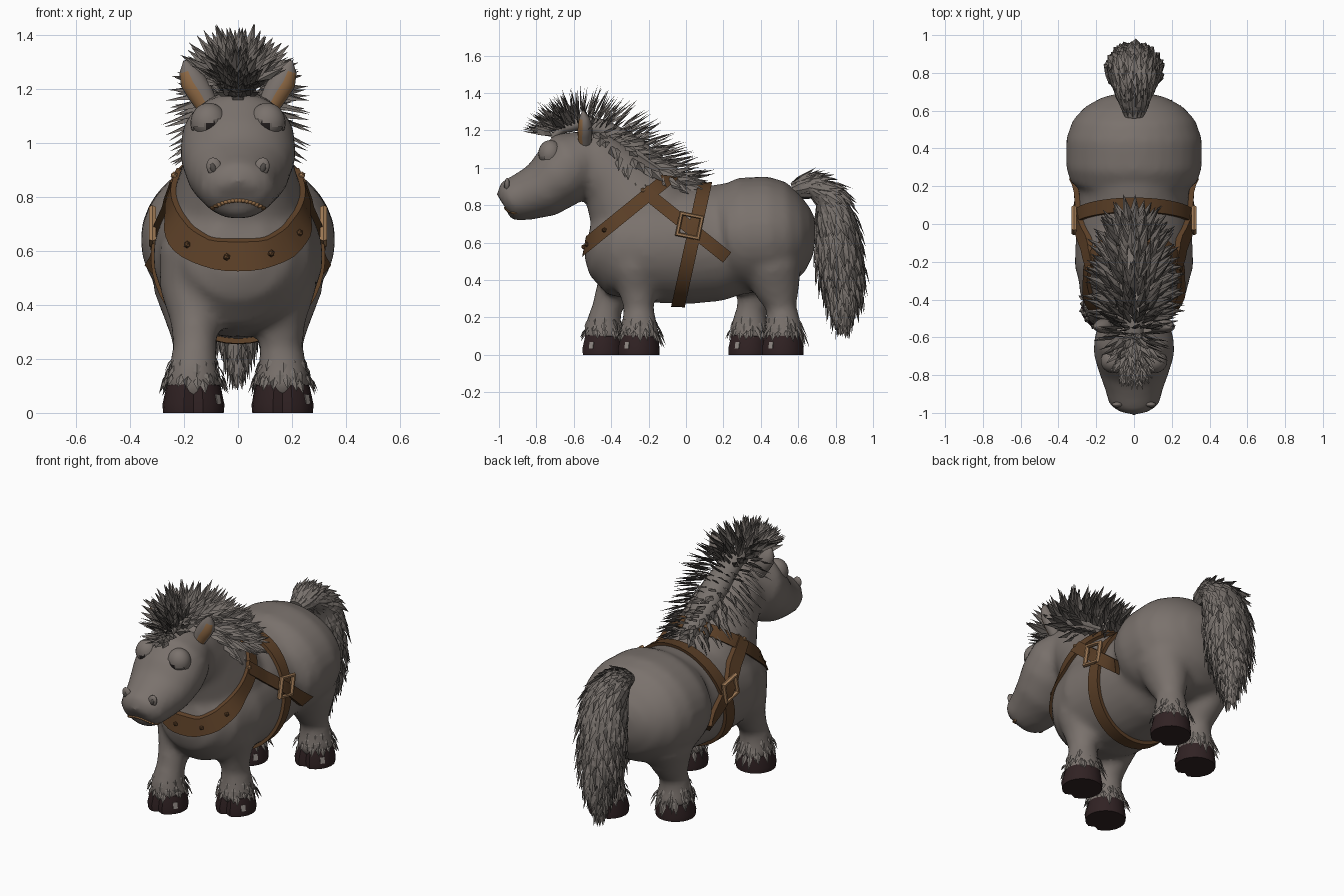
import bpy, bmesh, random
from math import sin, cos, pi, radians
from mathutils import Vector as V, Matrix
from mathutils.bvhtree import BVHTree

random.seed(4)
if "Cube" in bpy.data.objects:
    bpy.data.objects.remove(bpy.data.objects["Cube"])
X = V((1, 0, 0))


def material(name, r, g, b):
    m = bpy.data.materials.new(name)
    m.use_nodes = True
    m.diffuse_color = (r, g, b, 1)
    m.node_tree.nodes["Principled BSDF"].inputs["Base Color"].default_value = (r, g, b, 1)
    return m


skin = material("grey_hide", .195, .168, .152)
hair = material("grey_hair", .185, .163, .148)
dark_hair = material("dark_hair", .08, .071, .065)
leather = material("brown_leather", .105, .05, .02)
metal = material("copper_metal", .36, .2, .095)
tan = material("tan_skin", .28, .145, .06)
horn = material("dark_hoof", .03, .016, .017)
chip = material("pale_chip", .28, .25, .23)
black = material("eye_dark", .015, .012, .012)
lid_grey = material("eye_grey", .15, .13, .118)


def finish(name, bm, mats, angle=40, fix=True):
    if fix:
        bmesh.ops.recalc_face_normals(bm, faces=bm.faces)
    me = bpy.data.meshes.new(name)
    bm.to_mesh(me)
    bm.free()
    for m in mats:
        me.materials.append(m)
    ob = bpy.data.objects.new(name, me)
    bpy.context.collection.objects.link(ob)
    if angle:
        smooth(ob, angle)
    return ob


def smooth(ob, angle):
    bpy.ops.object.select_all(action='DESELECT')
    ob.select_set(True)
    bpy.context.view_layer.objects.active = ob
    bpy.ops.object.shade_smooth_by_angle(angle=radians(angle))


def loft(bm, rows, n=20):
    """Closed tube through rows of (x, y, z, half width, half depth)."""
    pts = [V(r[:3]) for r in rows]
    rings = []
    for i, r in enumerate(rows):
        t = (pts[min(i + 1, len(pts) - 1)] - pts[max(i - 1, 0)]).normalized()
        side = (X - t * t.x).normalized()
        up = t.cross(side)
        rings.append([bm.verts.new(pts[i] + side * r[3] * cos(2 * pi * k / n)
                                   + up * r[4] * sin(2 * pi * k / n)) for k in range(n)])
    for a, b in zip(rings, rings[1:]):
        for k in range(n):
            bm.faces.new((a[k], a[(k + 1) % n], b[(k + 1) % n], b[k]))
    bm.faces.new(rings[0])
    bm.faces.new(rings[-1])


def ball(bm, centre, radii, rot=0, seg=20):
    mat = Matrix.Translation(centre) @ Matrix.Rotation(rot, 4, 'Y') @ Matrix.Diagonal((*radii, 1))
    bmesh.ops.create_uvsphere(bm, u_segments=seg, v_segments=seg * 2 // 3, radius=1, matrix=mat)


def sample(rows, u):
    f = u * (len(rows) - 1)
    i = min(int(f), len(rows) - 2)
    return [a + (b - a) * (f - i) for a, b in zip(rows[i], rows[i + 1])]


def blade(bm, p, d, n, length, width, dark=.3):
    """One ridged leaf-shaped lock of hair, some with a dark half."""
    d = d.normalized()
    s = d.cross(n).normalized()
    n = s.cross(d)
    m = p + d * length * .4
    v = [bm.verts.new(c) for c in (p, m + s * width, m - s * width, m + n * width * .35, p + d * length)]
    shaded = random.random() < dark
    for k, f in enumerate(((0, 1, 3), (1, 4, 3), (4, 2, 3), (2, 0, 3))):
        bm.faces.new([v[j] for j in f]).material_index = int(shaded and k < 2)


# Body: torso, rump, neck, head and legs fused into one hide
feet = [(1, -.25, -.27, 1), (-1, -.44, -.33, 1), (1, .52, .46, 1.2), (-1, .34, .42, 1.2)]
bm = bmesh.new()
loft(bm, [(0, -.525, .62, .1, .1), (0, -.475, .61, .2, .19), (0, -.39, .59, .27, .27),
          (0, -.22, .58, .315, .3), (0, 0, .585, .305, .315), (0, .15, .595, .29, .31),
          (0, .3, .63, .3, .3), (0, .45, .62, .25, .27)], 28)
loft(bm, [(0, .18, .62, .25, .22), (0, .22, .625, .335, .275), (0, .3, .637, .36, .31),
          (0, .45, .645, .36, .31), (0, .55, .65, .325, .275), (0, .62, .655, .26, .21),
          (0, .67, .66, .17, .13), (0, .69, .66, .09, .07)], 32)
loft(bm, [(0, -.22, .72, .27, .29), (0, -.28, .8, .24, .27), (0, -.38, .94, .195, .2),
          (0, -.5, 1.06, .165, .16), (0, -.56, 1.13, .13, .11)], 28)
loft(bm, [(0, -.5, 1.07, .16, .14), (0, -.6, 1.025, .21, .185), (0, -.68, .95, .215, .175),
          (0, -.77, .88, .19, .152), (0, -.87, .845, .155, .13), (0, -.945, .82, .135, .112),
          (0, -.975, .8, .09, .07)], 28)
ball(bm, (0, -.9, .755), (.1, .055, .035))
for s, fy, ty, k in feet:
    loft(bm, [(s * .165, fy, .06, .09, .095), (s * .165, fy, .11, .103, .108),
              (s * .165, fy, .17, .09, .095), (s * .16, fy * .85 + ty * .15, .25, .08, .08),
              (s * .16, (fy + ty) / 2, .34, .09 * k, .1 * k), (s * .17, ty, .46, .12 * k, .13 * k),
              (s * .17, ty, .62, .12 * k, .14 * k)])
body = finish("body", bm, [skin], 0)
mod = body.modifiers.new("fuse", 'REMESH')
mod.mode = 'VOXEL'
mod.voxel_size = .022
mod = body.modifiers.new("relax", 'SMOOTH')
mod.iterations = 5
dg = bpy.context.evaluated_depsgraph_get()
fused = bpy.data.meshes.new_from_object(body.evaluated_get(dg))
body.modifiers.clear()
body.data = fused
fused.materials.clear()
fused.materials.append(skin)
smooth(body, 40)
bm = bmesh.new()
bm.from_mesh(fused)
bvh = BVHTree.FromBMesh(bm)
bm.free()


def hit(origin, direction):
    return bvh.ray_cast(V(origin), V(direction))[0]


# Hooves with a front cleft and a worn chip
for i, (s, fy, ty, k) in enumerate(feet):
    name = ("front" if i < 2 else "rear") + ("_left" if s > 0 else "_right")
    bm = bmesh.new()
    loft(bm, [(s * .165, fy - .005, 0, .112, .112), (s * .165, fy - .005, .03, .115, .114),
              (s * .165, fy, .1, .1, .103), (s * .165, fy, .12, .07, .07)])
    for v in bm.verts:
        if abs(v.co.x - s * .165) < .01 and v.co.y < fy:
            v.co.y += .022
    finish(name + "_hoof", bm, [horn], 35)
    bm = bmesh.new()
    a = Matrix.Translation((s * .165, fy, .05)) @ Matrix.Rotation(.95, 4, 'Z')
    bmesh.ops.create_cube(bm, size=1, matrix=a @ Matrix.Translation((0, -.111, 0))
                          @ Matrix.Rotation(-.2, 4, 'X') @ Matrix.Diagonal((.026, .009, .036, 1)))
    finish(name + "_hoof_chip", bm, [chip], 0)
    # Shaggy fetlock skirt, longer behind the heel
    bm = bmesh.new()
    for z, r, count in ((.2, .08, 11), (.165, .09, 15), (.135, .102, 20)):
        for q in range(count):
            a = 2 * pi * (q + random.random() * .6) / count
            o = V((cos(a), sin(a), 0))
            p = V((s * .165, fy, z + random.uniform(-.012, .012))) + o * r
            blade(bm, p, o * random.uniform(.2, .6) - V((0, 0, 1)), o,
                  random.uniform(.045, .065) + .045 * max(o.y, 0), .016, .12)
    finish(name + "_feather", bm, [hair, dark_hair], 0, False)

# Mane: core under rows of locks fanned across the crest
crest = [(-.72, 1.16, .02), (-.66, 1.21, .035), (-.57, 1.24, .05), (-.45, 1.21, .065),
         (-.3, 1.12, .08), (-.15, 1.0, .08), (0, .92, .04)]
bm = bmesh.new()
loft(bm, [(0, y, z, r, r * .8) for y, z, r in crest], 12)
finish("mane_core", bm, [hair])
bm = bmesh.new()
for i in range(32):
    u = i / 31
    y, z, r = sample(crest, u)
    a0, a1 = sample(crest, max(u - .08, 0)), sample(crest, min(u + .08, 1))
    t = V((0, a1[0] - a0[0], a1[1] - a0[1])).normalized()
    n = V((0, -t.z, t.y))
    for j in range(-5, 6):
        a = radians(j * min(19, 5 + 20 * u) + random.uniform(-6, 6))
        o = n * cos(a) + X * sin(a)
        drop = 1 - cos(a)
        base = V((0, y, z)) + n * (r * .7 * cos(a) - .06 * drop) + X * r * 1.45 * sin(a)
        lean = 1.1 * u - .4 + random.uniform(-.15, .15)
        blade(bm, base, o * .65 + t * lean - n * .3 * drop, o - t * .3,
              random.uniform(.12, .165) + .03 * sin(pi * u), .024)
finish("mane", bm, [hair, dark_hair], 0, False)

# Tail: arched core clad in overlapping locks
tail = [(0, .57, .88, .05, .04), (0, .66, .905, .09, .05), (0, .76, .85, .13, .08),
        (0, .805, .7, .14, .11), (0, .82, .5, .125, .125), (0, .84, .34, .065, .09),
        (0, .84, .23, .015, .025)]
bm = bmesh.new()
loft(bm, tail, 16)
finish("tail_core", bm, [hair])
bm = bmesh.new()
for i in range(26):
    u = i / 25
    x, y, z, rx, ry = sample(tail, u)
    t = (V(sample(tail, min(u + .06, 1))[:3]) - V(sample(tail, max(u - .06, 0))[:3])).normalized()
    up = t.cross(X)
    for j in range(14):
        a = 2 * pi * (j + .5 * (i % 2) + random.random() * .4) / 14
        o = X * cos(a) + up * sin(a)
        blade(bm, V((0, y, z)) + X * rx * cos(a) + up * ry * sin(a),
              t + o * random.uniform(.12, .4) * (1 - .6 * u), o, random.uniform(.1, .15), .024)
finish("tail", bm, [hair, dark_hair], 0, False)


# Harness straps laid over the hide
def strap(name, pairs, closed, inner=-.01, outer=.02):
    bm = bmesh.new()
    rows = [[bm.verts.new(p) for p in (a + o * inner, b + o * inner, b + o * outer, a + o * outer)]
            for a, b, o in pairs]
    for a, b in zip(rows, rows[1:] + rows[:1] if closed else rows[1:]):
        for k in range(4):
            bm.faces.new((a[k], a[(k + 1) % 4], b[(k + 1) % 4], b[k]))
    if not closed:
        bm.faces.new(rows[0])
        bm.faces.new(rows[-1])
    finish(name, bm, [leather], 35)


def ring(centre, axis, count=48, half=.036):
    axis = V(axis).normalized()
    up = X.cross(axis)
    pairs = []
    for k in range(count):
        o = X * cos(2 * pi * k / count) + up * sin(2 * pi * k / count)
        ends = [hit(V(centre) + axis * w, o) for w in (-half, half)]
        if None not in ends:
            pairs.append((*ends, o))
    return pairs


def studs(name, places, mat):
    bm = bmesh.new()
    for a, b, o in places:
        bmesh.ops.create_icosphere(bm, subdivisions=1, radius=.014,
                                   matrix=Matrix.Translation((a + b) / 2 + o * .024))
    finish(name, bm, [mat], 0)


collar = ring((0, -.3, .778), (0, -.63, .776))
strap("breast_collar", collar, True)
strap("girth", ring((0, .03, .59), (0, .977, -.214)), True)
studs("collar_studs", [c for c in collar if c[0].z < .68][1::4], leather)
for s, side in ((1, "left"), (-1, "right")):
    across = V((0, .62, .78)) * .035
    pairs = []
    for k in range(13):
        c = V((s, -.23 + .45 * k / 12, .88 - .36 * k / 12))
        ends = [hit(c + across * w, (-s, 0, 0)) for w in (-1, 1)]
        if None not in ends:
            pairs.append((*ends, X * s))
    strap(side + "_side_strap", pairs, False, outer=.027)
    studs(side + "_strap_fitting", pairs[:1], metal)
    # Square buckle where the straps cross
    p = hit((s, .02, .69), (-s, 0, 0)) + X * s * .034
    bpy.ops.mesh.primitive_torus_add(major_segments=4, minor_segments=6, major_radius=.08, minor_radius=.015)
    ob = bpy.context.object
    ob.name = side + "_buckle"
    ob.matrix_world = (Matrix.Translation(p) @ Matrix.Rotation(-.2, 4, 'X')
                       @ Matrix.Rotation(pi / 2, 4, 'Y') @ Matrix.Rotation(pi / 4, 4, 'Z'))
    ob.data.materials.append(metal)

# Face: ears, drooping eyes, nostrils
for s, side in ((1, "left"), (-1, "right")):
    bm = bmesh.new()
    loft(bm, [(s * .11, -.54, 1.13, .04, .035), (s * .14, -.54, 1.185, .048, .04),
              (s * .168, -.54, 1.23, .048, .038), (s * .185, -.545, 1.27, .034, .026),
              (s * .197, -.55, 1.305, .006, .006)], 16)
    bmesh.ops.recalc_face_normals(bm, faces=bm.faces)
    for f in bm.faces:
        f.material_index = int(f.normal.dot(V((s * .55, -.83, 0))) > .8
                               and f.calc_center_median().z < 1.28)
    finish(side + "_ear", bm, [skin, tan])

    c = hit((s * .108, -2, 1.07), (0, 1, 0)) + V((0, .04, 0))
    bm = bmesh.new()
    ball(bm, c, (.058, .058, .058), seg=32)
    look = V((-s * .1, -.97, -.15)).normalized()
    for f in bm.faces:
        f.material_index = int((f.calc_center_median() - c).normalized().dot(look) > .93)
    finish(side + "_eye", bm, [lid_grey, black])
    bm = bmesh.new()
    ball(bm, c + V((0, .004, .004)), (.068, .064, .074), seg=24)
    low = [f for f in bm.faces if (f.calc_center_median() - c).dot(V((s * .35, 0, .94))) < .002]
    bmesh.ops.delete(bm, geom=low, context='FACES')
    finish(side + "_eyelid", bm, [skin])

    p = hit((s * .088, -2, .91), (0, 1, 0))
    bm = bmesh.new()
    ball(bm, p, (.028, .014, .036), s * .3)
    finish(side + "_nostril_rim", bm, [skin])
    bm = bmesh.new()
    ball(bm, p + V((s * .004, -.008, -.003)), (.012, .01, .02), s * .3)
    finish(side + "_nostril", bm, [dark_hair])

# Downturned mouth line
line = [hit((k * .0125, -2, .787 - .0005 * k * k), (0, 1, 0)) for k in range(-8, 9)]
bm = bmesh.new()
for a, b in zip(line, line[1:]):
    if a and b and (b - a).length < .04:
        ball(bm, (a + b) / 2, (.011, (b - a).length * .5, .008), seg=8)
finish("mouth_line", bm, [tan])
